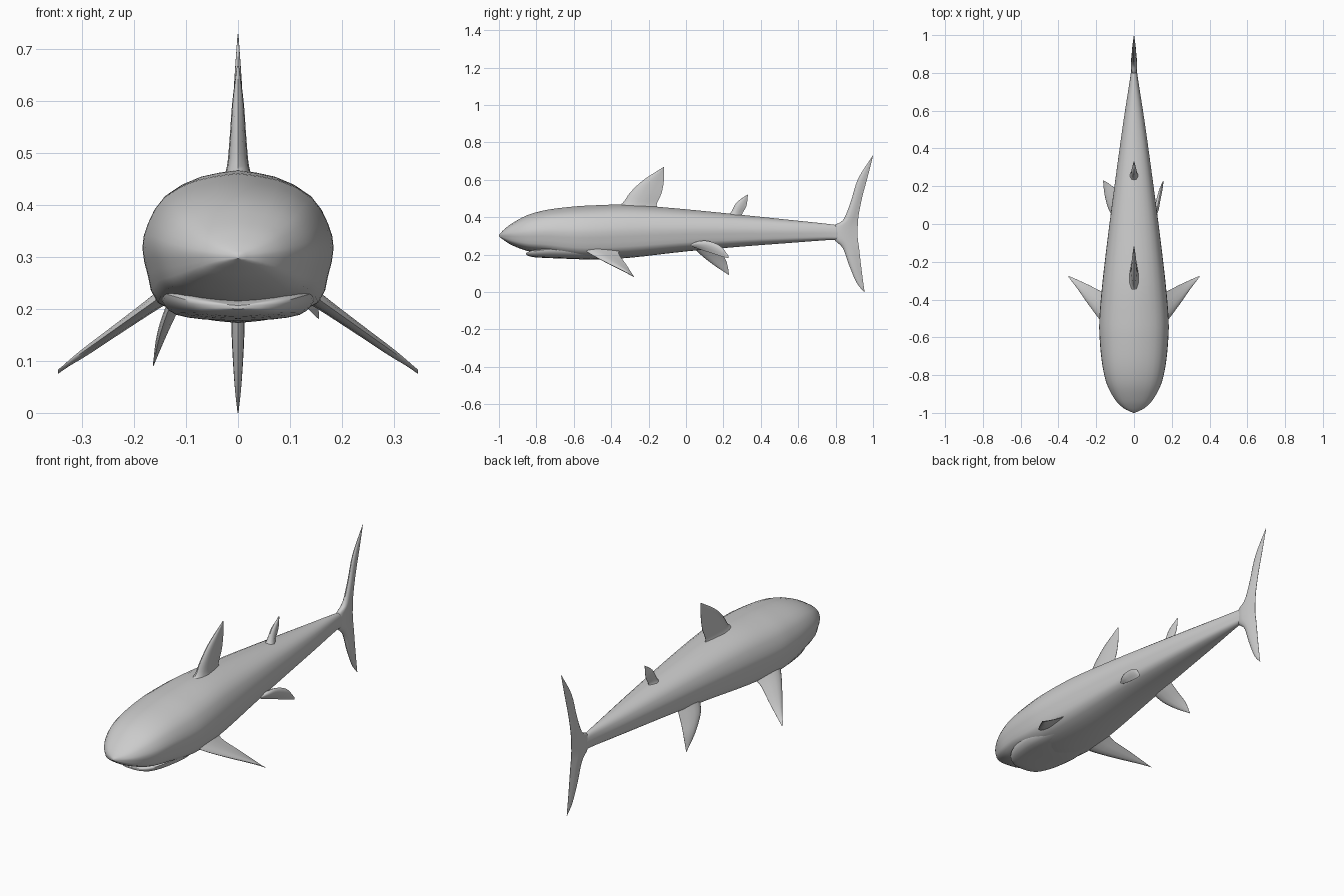
import bpy, bmesh
from mathutils import Vector


def smooth_path(pts, n):
    """Catmull-Rom resampling that passes through every point."""
    pts = [Vector(p) for p in pts]
    ext = [2 * pts[0] - pts[1]] + pts + [2 * pts[-1] - pts[-2]]
    out = []
    for i in range(1, len(ext) - 2):
        a, b, c, d = ext[i - 1:i + 3]
        for k in range(n):
            t = k / n
            out.append(0.5 * (2 * b + (c - a) * t + (2 * a - 5 * b + 4 * c - d) * t * t
                              + (3 * b - a - 3 * c + d) * t ** 3))
    return out + [pts[-1]]


def loft(name, rings):
    bm = bmesh.new()
    loops = [[bm.verts.new(p) for p in r] for r in rings]
    n = len(loops[0])
    for a, b in zip(loops, loops[1:]):
        for i in range(n):
            j = (i + 1) % n
            bm.faces.new((a[i], a[j], b[j], b[i]))
    bm.faces.new(loops[0])
    bm.faces.new(loops[-1])
    bmesh.ops.remove_doubles(bm, verts=bm.verts, dist=0.0002)
    bmesh.ops.recalc_face_normals(bm, faces=bm.faces)
    mesh = bpy.data.meshes.new(name)
    bm.to_mesh(mesh)
    bm.free()
    ob = bpy.data.objects.new(name, mesh)
    bpy.context.collection.objects.link(ob)
    bpy.ops.object.select_all(action='DESELECT')
    ob.select_set(True)
    bpy.context.view_layer.objects.active = ob
    bpy.ops.object.shade_smooth_by_angle(angle=0.8)
    return ob


def hull(name, half_section, stations, n=4):
    """Stations are (y, half width, top, bottom), packed as two 3D paths."""
    half = smooth_path([(x, z, 0) for x, z in half_section], 2)
    section = [(p.x, p.y) for p in half] + [(-p.x, p.y) for p in half[-2:0:-1]]
    widths = smooth_path([(s[0], s[1], 0) for s in stations], n)
    heights = smooth_path([(s[0], s[2], s[3]) for s in stations], n)
    rings = []
    for w, h in zip(widths, heights):
        mid, r = (h.y + h.z) / 2, (h.y - h.z) / 2
        rings.append([(x * w.y, w.x, mid + z * r) for x, z in section])
    return loft(name, rings)


def fin(name, lead, trail, thick, n=4):
    """Lens-shaped blade between a leading and a trailing edge."""
    le, te = smooth_path(lead, n), smooth_path(trail, n)
    th = [p.x for p in smooth_path([(t, 0, 0) for t in thick], n)]
    normal = (te[0] - le[0]).cross(le[-1] - (le[0] + te[0]) / 2)
    k = len(le) // 2
    normal += (te[k] - le[k]).cross(le[-1] - le[0])
    normal.normalize()
    prof = [(0, 0), (0.06, 0.55), (0.2, 0.9), (0.4, 1), (0.7, 0.6), (1, 0.05)]
    prof += [(f, -t) for f, t in prof[:0:-1]]
    return loft(name, [[a.lerp(b, f) + normal * t * h for f, t in prof]
                       for a, b, h in zip(le, te, th)])


def upright(points):
    return [(0, y, z) for y, z in points]


# Body
hull("body",
     [(0, 1), (0.42, 0.91), (0.77, 0.68), (0.94, 0.33), (1, 0), (0.94, -0.38),
      (0.84, -0.73), (0.45, -0.93), (0, -1)],
     [(-1, 0.004, 0.305, 0.297), (-0.975, 0.055, 0.332, 0.278), (-0.93, 0.1, 0.367, 0.25),
      (-0.85, 0.143, 0.41, 0.22), (-0.75, 0.167, 0.438, 0.204), (-0.62, 0.181, 0.455, 0.18),
      (-0.5, 0.183, 0.463, 0.173), (-0.3, 0.166, 0.466, 0.183), (0, 0.13, 0.442, 0.217),
      (0.3, 0.09, 0.412, 0.243), (0.55, 0.055, 0.386, 0.262), (0.75, 0.024, 0.365, 0.277),
      (0.82, 0.014, 0.355, 0.28), (0.9, 0.003, 0.34, 0.29)])

# Lower jaw, leaving the mouth gap under the snout
hull("lower_jaw",
     [(0, 0.7), (0.5, 0.85), (0.85, 1), (1, 0.7), (0.95, 0), (0.8, -0.6), (0.45, -0.9), (0, -1)],
     [(-0.855, 0.02, 0.208, 0.2), (-0.845, 0.06, 0.214, 0.194), (-0.82, 0.095, 0.222, 0.187),
      (-0.77, 0.124, 0.232, 0.183), (-0.7, 0.142, 0.238, 0.18), (-0.6, 0.148, 0.235, 0.177),
      (-0.48, 0.13, 0.23, 0.18)], 3)

# Fins on the back
fin("front_dorsal_fin",
    upright([(-0.4, 0.445), (-0.34, 0.475), (-0.3, 0.53), (-0.23, 0.597), (-0.12, 0.668)]),
    upright([(-0.13, 0.435), (-0.157, 0.465), (-0.13, 0.53), (-0.118, 0.6), (-0.117, 0.665)]),
    [0.035, 0.022, 0.016, 0.011, 0.002])
fin("rear_dorsal_fin",
    upright([(0.22, 0.405), (0.243, 0.43), (0.27, 0.478), (0.328, 0.521)]),
    upright([(0.315, 0.4), (0.3, 0.415), (0.323, 0.46), (0.331, 0.517)]),
    [0.026, 0.018, 0.012, 0.002])

# Tail fin, lower tip to upper tip
fin("tail_fin",
    upright([(0.952, 0.0), (0.912, 0.05), (0.873, 0.14), (0.838, 0.235), (0.79, 0.285),
             (0.79, 0.352), (0.84, 0.385), (0.88, 0.48), (0.92, 0.605), (0.998, 0.729)]),
    upright([(0.955, 0.001), (0.945, 0.07), (0.935, 0.15), (0.926, 0.23), (0.918, 0.29),
             (0.918, 0.345), (0.923, 0.41), (0.943, 0.51), (0.97, 0.61), (1.0, 0.727)]),
    [0.001, 0.007, 0.012, 0.014, 0.016, 0.016, 0.015, 0.012, 0.009, 0.001])

# Side fins
for side, label in ((-1, "left"), (1, "right")):
    spans = [(0.1, -0.57, -0.34), (0.16, -0.53, -0.36), (0.235, -0.435, -0.325),
             (0.3, -0.342, -0.295), (0.346, -0.282, -0.275)]
    drop = [(x, 0.215 - 0.71 * (x - 0.155)) for x, _, _ in spans]
    fin(label + "_pectoral_fin",
        [(side * x, s[1], z + 0.004) for (x, z), s in zip(drop, spans)],
        [(side * x, s[2], z - 0.004) for (x, z), s in zip(drop, spans)],
        [0.02, 0.014, 0.01, 0.007, 0.001])

# Pelvic fins, the right one folded back along the body
fin("left_pelvic_fin",
    [(-0.1, 0.03, 0.26), (-0.128, 0.065, 0.212), (-0.15, 0.14, 0.15), (-0.163, 0.226, 0.093)],
    [(-0.08, 0.18, 0.26), (-0.115, 0.2, 0.2), (-0.142, 0.22, 0.15), (-0.163, 0.231, 0.09)],
    [0.014, 0.012, 0.009, 0.001])
fin("right_pelvic_fin",
    [(0.1, 0.02, 0.254), (0.118, 0.065, 0.271), (0.13, 0.12, 0.272), (0.143, 0.185, 0.245),
     (0.155, 0.228, 0.192)],
    [(0.1, 0.02, 0.248), (0.112, 0.075, 0.228), (0.126, 0.13, 0.21), (0.145, 0.19, 0.19),
     (0.156, 0.228, 0.18)],
    [0.004, 0.012, 0.011, 0.008, 0.001])
